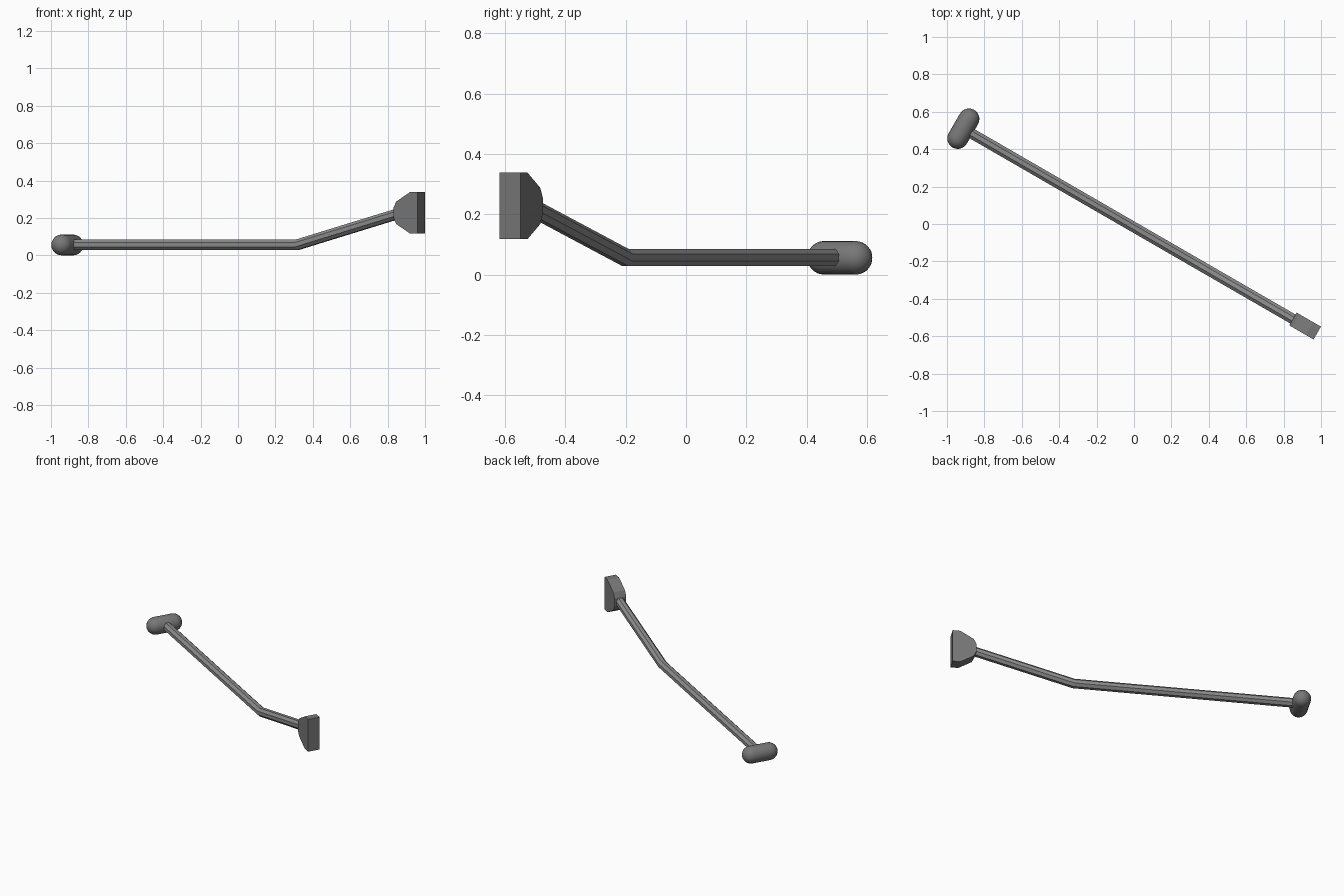
import bpy, bmesh, math
from mathutils import Vector, Matrix

if "Cube" in bpy.data.objects:
    bpy.data.objects.remove(bpy.data.objects["Cube"])

# Everything is modelled along local x, then turned 30 degrees about z
TURN = Matrix.Rotation(math.radians(-30), 4, 'Z') @ Matrix.Translation((0, -0.015, 0))


def material(name, v):
    m = bpy.data.materials.new(name)
    m.diffuse_color = (v, v, v, 1)
    m.use_nodes = True
    m.node_tree.nodes["Principled BSDF"].inputs["Base Color"].default_value = m.diffuse_color
    return m


dark_grey = material("dark_grey", 0.185)
steel_grey = material("steel_grey", 0.26)


def finish(name, bm, mat, smooth=False):
    bmesh.ops.recalc_face_normals(bm, faces=bm.faces)
    bm.transform(TURN)
    me = bpy.data.meshes.new(name)
    bm.to_mesh(me)
    bm.free()
    ob = bpy.data.objects.new(name, me)
    bpy.context.collection.objects.link(ob)
    me.materials.append(mat)
    if smooth:
        bpy.context.view_layer.objects.active = ob
        ob.select_set(True)
        bpy.ops.object.shade_smooth_by_angle(angle=math.radians(35))
        ob.select_set(False)
    return ob


def skin(rings):
    """Bridge a list of point rings and cap both ends."""
    bm = bmesh.new()
    vr = [[bm.verts.new(p) for p in r] for r in rings]
    n = len(vr[0])
    for a, b in zip(vr, vr[1:]):
        for i in range(n):
            j = (i + 1) % n
            bm.faces.new((a[i], a[j], b[j], b[i]))
    bm.faces.new(vr[0])
    bm.faces.new(vr[-1])
    return bm


# Bent rod: straight shaft, then a rising neck; ring planes mitre at the bend
R, N = 0.03, 8
path = [(-1.03, 0.057), (0.375, 0.057), (1.02, 0.229)]
rings = []
for k, (x, z) in enumerate(path):
    tilt = math.radians((0, 7.5, 15)[k])
    stretch = 1 / math.cos(math.radians(7.5)) if k == 1 else 1
    ring = []
    for i in range(N):
        a = 2 * math.pi * (i + 0.5) / N
        h = R * math.sin(a) * stretch
        ring.append(Vector((x - h * math.sin(tilt), R * math.cos(a), z + h * math.cos(tilt))))
    rings.append(ring)
finish("bent_rod", skin(rings), steel_grey)

# Capsule crossbar at the low end, round-ended and lying across the rod
CR, HALF, SEG = 0.056, 0.06, 20
rings = []
for side in (-1, 1):
    angles = [math.radians(d) for d in (86, 70, 52, 35, 17, 0)]
    for a in (angles if side < 0 else angles[::-1]):
        y, r = side * (HALF + CR * math.sin(a)), CR * math.cos(a)
        rings.append([Vector((-1.045 + r * math.cos(2 * math.pi * i / SEG), y,
                              0.056 + r * math.sin(2 * math.pi * i / SEG))) for i in range(SEG)])
finish("crossbar", skin(rings), dark_grey, smooth=True)

# Wedge head at the raised end: mirrored faceted profile with a flat striking face
half = [(0.99, 0.025), (1.008, 0.06), (1.092, 0.11), (1.14, 0.11)]
profile = half + [(x, -z) for x, z in reversed(half)]
rings = [[Vector((x, y, 0.228 + z)) for x, z in profile] for y in (-0.0395, 0.0395)]
finish("head", skin(rings), dark_grey)
